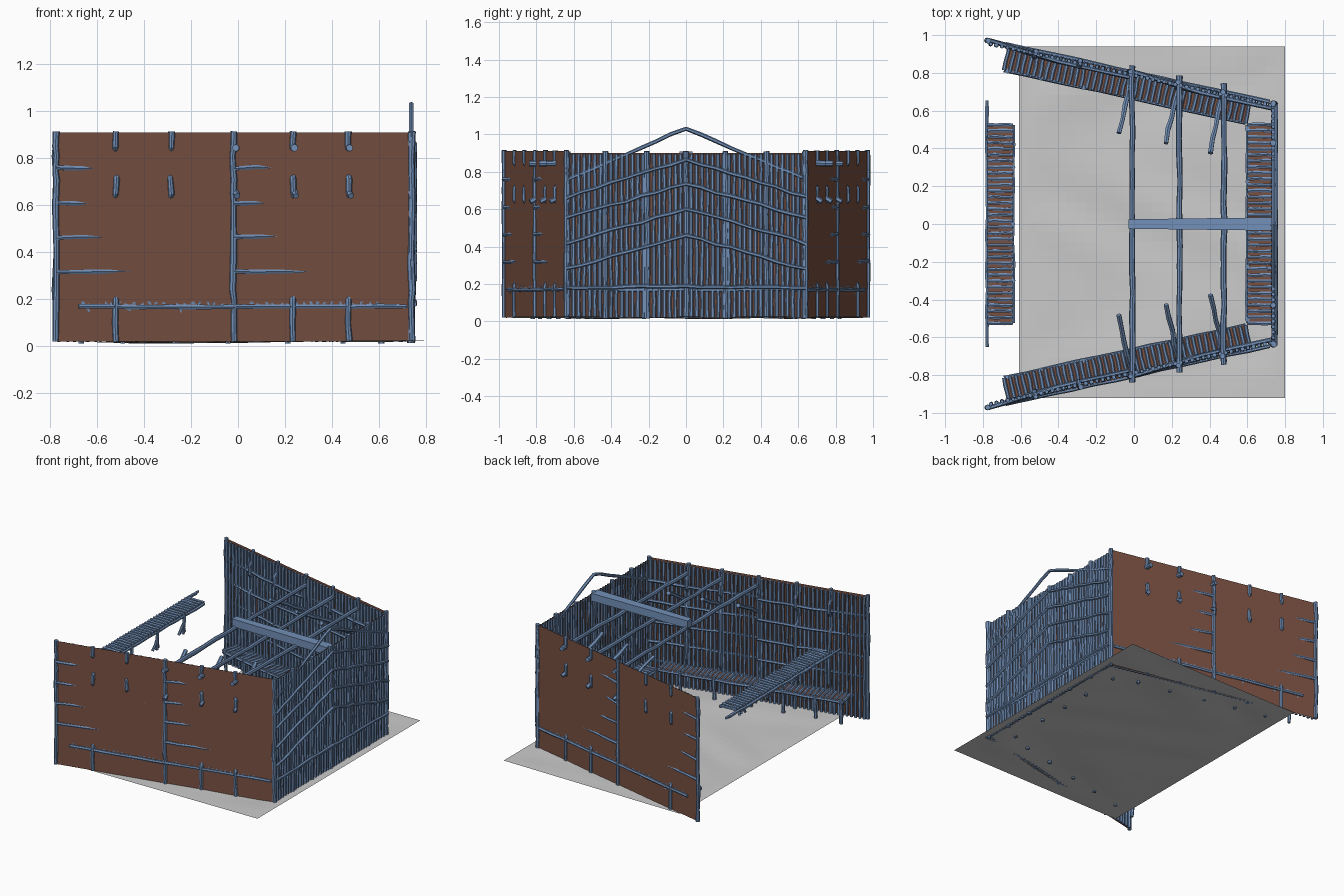
import bpy, bmesh, math, random
from mathutils import Vector

if "Cube" in bpy.data.objects:
    bpy.data.objects.remove(bpy.data.objects["Cube"])
random.seed(4)


def material(name, rgb):
    m = bpy.data.materials.new(name)
    m.diffuse_color = (*rgb, 1)
    m.use_nodes = True
    m.node_tree.nodes["Principled BSDF"].inputs["Base Color"].default_value = m.diffuse_color
    return m


WOOD = material("blue_wood", (0.17, 0.28, 0.48))
CLAY = material("brown_panel", (0.19, 0.08, 0.053))


def finish(name, bm, mat=None):
    bmesh.ops.recalc_face_normals(bm, faces=bm.faces)
    me = bpy.data.meshes.new(name)
    bm.to_mesh(me)
    bm.free()
    ob = bpy.data.objects.new(name, me)
    bpy.context.collection.objects.link(ob)
    if mat:
        me.materials.append(mat)
    return ob


def tube(bm, pts, r, sides=6):
    """Capped stick through the points, with slightly uneven thickness."""
    pts = [Vector(p) for p in pts]
    d = pts[-1] - pts[0]
    k = min(range(3), key=lambda i: abs(d[i]))
    ref = Vector([float(i == k) for i in range(3)])
    rings = []
    for i, p in enumerate(pts):
        t = (pts[min(i + 1, len(pts) - 1)] - pts[max(i - 1, 0)]).normalized()
        u = t.cross(ref).normalized()
        v = t.cross(u)
        rr = r * random.uniform(0.88, 1.12)
        rings.append([bm.verts.new(p + rr * (u * math.cos(a) + v * math.sin(a)))
                      for a in (2 * math.pi * j / sides for j in range(sides))])
    for a, b in zip(rings, rings[1:]):
        for j in range(sides):
            bm.faces.new((a[j], a[j - 1], b[j - 1], b[j]))
    bm.faces.new(rings[0])
    bm.faces.new(rings[-1])


def wobbly(bm, a, b, r, n=6, amp=0.003, sides=6):
    a, b = Vector(a), Vector(b)
    pts = []
    for i in range(n + 1):
        e = 0 if i in (0, n) else amp
        pts.append(a.lerp(b, i / n) + Vector([random.uniform(-e, e) for _ in range(3)]))
    tube(bm, pts, r, sides)


def panel(name, corners):
    bm = bmesh.new()
    bm.faces.new([bm.verts.new(c) for c in corners])
    return finish(name, bm, CLAY)


def W(s, x, off, z):
    """Point on a splayed side wall: s = side, off = outward offset."""
    return (x + 0.213 * off, s * (0.64 + (0.74 - x) * 0.2185 + 0.977 * off), z)


def bench(name, P, length, z, leg_at, leg_len, fork=False):
    """P(u, v, z) maps along/across coordinates to space; width 0.135."""
    w = 0.135
    panel(name + "_panel", [P(0, 0, z), P(length, 0, z), P(length, w, z), P(0, w, z)])
    bm = bmesh.new()
    n = round(length / 0.032)
    for i in range(n + 1):
        u = length * i / n
        wobbly(bm, P(u, 0, z + 0.003), P(u, w, z + 0.003), 0.0105, 3, 0.003)
    wobbly(bm, P(0, w, z - 0.008), P(length, w, z - 0.008), 0.010, 10)
    wobbly(bm, P(-0.02, -0.002, z - 0.008), P(length + 0.1, -0.002, z - 0.008), 0.011, 12)
    for u in leg_at:
        wobbly(bm, P(u, w, z + 0.005), P(u, w - 0.01, z - leg_len), 0.012, 3)
        wobbly(bm, P(u, w, z - 0.025), P(u, 0, z - 0.025), 0.010, 3)
        if fork:
            for d in (-0.035, 0.035):
                wobbly(bm, P(u, w - 0.01, z - 0.07), P(u + d, w - 0.02, z - leg_len), 0.009, 2)
    finish(name, bm, WOOD)


# uneven ground sheet
bm = bmesh.new()
bmesh.ops.create_grid(bm, x_segments=28, y_segments=36, size=0.5)
for v in bm.verts:
    x, y = v.co.x, v.co.y
    edge = min(1, (0.5 - max(abs(x), abs(y))) * 8)
    bump = math.sin(9 * x + 3 * math.sin(7 * y)) * math.cos(11 * y + 2 * x)
    v.co = (0.095 + 1.41 * x, 0.01 + 1.86 * y, 0.022 + 0.008 * x + edge * 0.007 * bump)
bpy.context.view_layer.objects.active = finish("ground", bm)

STATIONS = (-0.775, -0.52, -0.285, -0.02, 0.235, 0.47, 0.74)
for s, side in ((-1, "front"), (1, "rear")):
    # clay panel and stick cladding
    panel(side + "_wall_panel", [W(s, -0.77, 0, 0.02), W(s, 0.74, 0, 0.02),
                                 W(s, 0.74, 0, 0.91), W(s, -0.77, 0, 0.91)])
    bm = bmesh.new()
    for i in range(51):
        x = -0.755 + 1.48 * i / 50
        wobbly(bm, W(s, x, -0.014, 0.02), W(s, x, -0.014, 0.9), 0.0105, 8, 0.0025)
    finish(side + "_wall_sticks", bm, WOOD)

    # wall posts: the main ones show outside, the others only break through
    bm = bmesh.new()
    for i, x in enumerate(STATIONS):
        main = i in (0, 3, 6)
        hide = 0 if main else -0.03
        zs = (0.02, 0.1, 0.19, 0.24, 0.4, 0.61, 0.65, 0.71, 0.75, 0.81, 0.85, 0.915)
        out = [0, 0, 0, hide, hide, hide, 0, 0, hide, hide, 0, 0]
        if i in (2,):
            out[:3] = [hide] * 3
        tube(bm, [W(s, x + random.uniform(-.004, .004), o, z) for z, o in zip(zs, out)], 0.0135, 8)
    finish(side + "_wall_posts", bm, WOOD)

    # horizontal rails slipping from outside to inside of the panel
    bm = bmesh.new()
    for x0, x1 in ((-0.775, -0.02), (-0.02, 0.74)):
        for z, k in ((0.32, 0.034), (0.465, 0.055), (0.61, 0.08), (0.76, 0.065)):
            tube(bm, [W(s, x0 + (x1 - x0) * t / 8, max(-0.03, 0.004 - k * t / 8),
                        z + random.uniform(-.004, .004)) for t in range(9)], 0.0105)
    finish(side + "_wall_rails", bm, WOOD)

    # side bench following the wall
    def P(u, v, z, s=s):
        return W(s, -0.66 + 0.977 * u, -v, z)
    bench(side + "_bench", P, 1.31, 0.178, (0.02, 0.2, 0.43, 0.66, 0.92, 1.16), 0.165)

    # knee braces under the tie beams
    bm = bmesh.new()
    for x in (-0.01, 0.24, 0.475):
        wobbly(bm, W(s, x, 0.03, 0.64), W(s, x, -0.33, 0.84), 0.0135, 5, 0.006)
    finish(side + "_knee_braces", bm, WOOD)

# back wall panel and sticks showing on both faces
panel("end_wall_panel", [(0.735, -0.64, 0.02), (0.735, 0.64, 0.02),
                         (0.735, 0.64, 0.9), (0.735, -0.64, 0.9)])
bm = bmesh.new()
for i in range(45):
    y = -0.63 + 1.26 * i / 44
    wobbly(bm, (0.737, y, 0.02), (0.737, y, 0.895), 0.0108, 10, 0.0028)
finish("end_wall_sticks", bm, WOOD)

bm = bmesh.new()
for y in (-0.635, -0.43, -0.21, 0, 0.21, 0.43, 0.635):
    wobbly(bm, (0.737, y, 0.015), (0.737, y, 0.91), 0.015, 8, 0.004, 8)
finish("end_wall_posts", bm, WOOD)

# chevron rails on the back wall, the highest one forming the gable
bm = bmesh.new()
for c, drop in ((0.19, 0.015), (0.46, 0.18), (0.60, 0.18), (0.735, 0.18), (0.865, 0.2), (1.03, 0.27)):
    x = 0.737 if c > 1 else 0.752
    tube(bm, [(x, 0.64 * t / 8, c - drop * abs(t / 8) + random.uniform(-.006, .006) * (t != 0))
              for t in range(-8, 9)], 0.0105)
finish("end_wall_rails", bm, WOOD)

# bench along the back wall and the raised one at the open end
bench("end_bench", lambda u, v, z: (0.735 - v, u - 0.525, z), 1.05, 0.178,
      (0.02, 0.3, 0.53, 0.75, 1.03), 0.165)
bench("raised_bench", lambda u, v, z: (-0.775 + v, u - 0.525, z), 1.05, 0.65,
      (0.225, 0.525, 0.825), 0.14, True)
bm = bmesh.new()
wobbly(bm, (-0.777, -0.65, 0.645), (-0.777, 0.655, 0.645), 0.009, 12)
finish("raised_bench_rail", bm, WOOD)

# tie beams through both side walls
bm = bmesh.new()
for x, y in ((-0.01, 0.84), (0.24, 0.785), (0.475, 0.745)):
    wobbly(bm, (x, -y, 0.845), (x, y, 0.845), 0.0155, 14, 0.004, 8)
finish("tie_beams", bm, WOOD)

# slightly flaring ridge board
bm = bmesh.new()
bmesh.ops.create_cube(bm, size=1)
for v in bm.verts:
    far = v.co.x > 0
    v.co = (0.735 if far else -0.03, v.co.y * (0.07 if far else 0.05),
            0.88 + v.co.z * 0.055)
finish("ridge_board", bm, WOOD)
